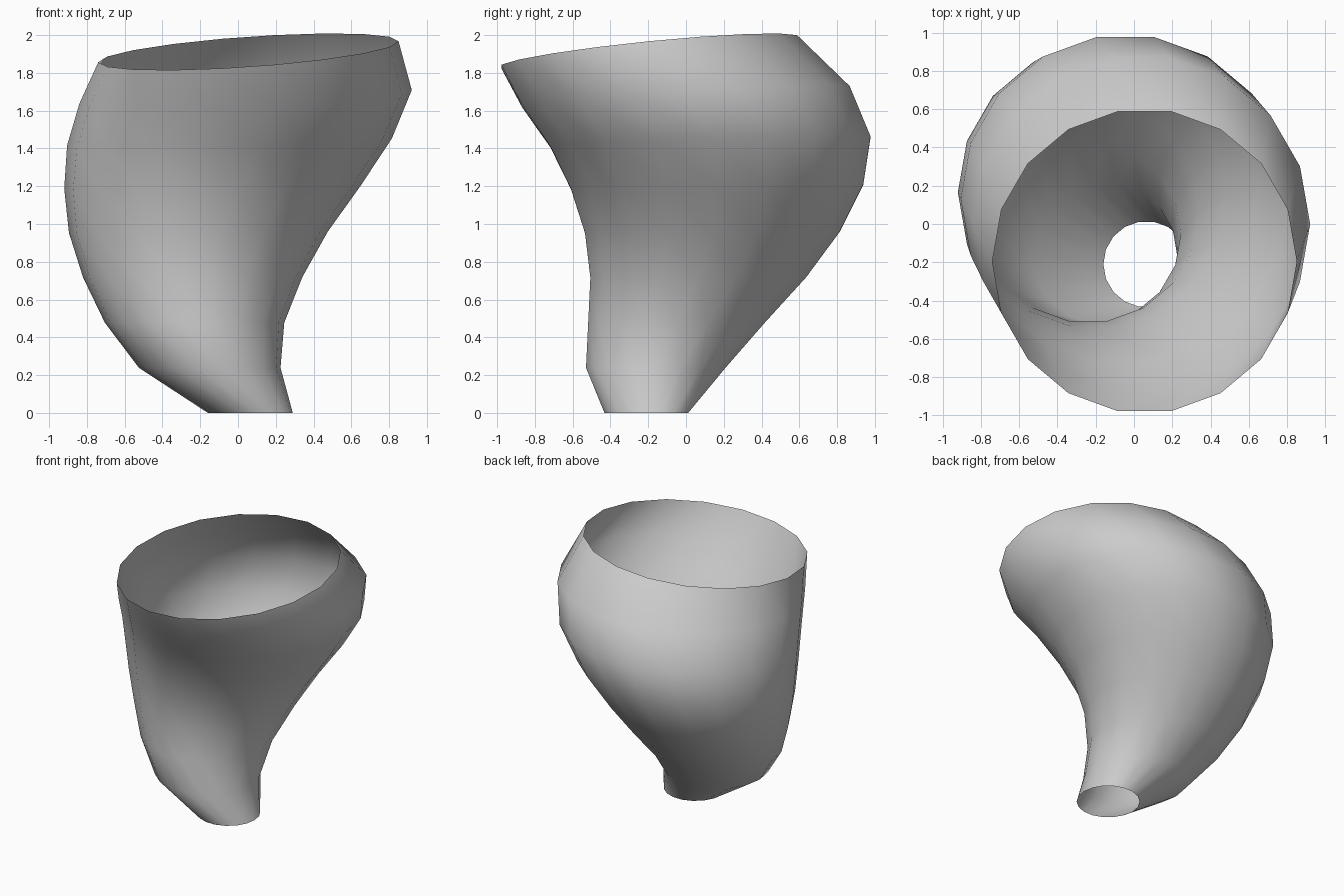
import bpy
import bmesh
import math

cube = bpy.data.objects.get("Cube")
if cube:
    bpy.data.objects.remove(cube, do_unlink=True)

SIDES = 18
STEP = 0.239                 # height between rings
TWIST = math.radians(-20)    # turn of each ring against the one below

# Ring centres and radii from the narrow foot to the wide mouth: x, y, radius
RINGS = [
    (0.065, -0.21, 0.225), (-0.15, -0.16, 0.375), (-0.23, -0.05, 0.475),
    (-0.24, 0.065, 0.58), (-0.21, 0.14, 0.685), (-0.135, 0.165, 0.785),
    (-0.045, 0.13, 0.86), (0.04, 0.0, 0.88), (0.055, -0.195, 0.795),
]

# Plain grey skin
grey = bpy.data.materials.new("light grey")
grey.use_nodes = True
colour = (0.6, 0.6, 0.6, 1)
grey.diffuse_color = colour
grey.node_tree.nodes["Principled BSDF"].inputs["Base Color"].default_value = colour


def make_ring(bm, index):
    """One ring of the tube, tilted more and more towards the mouth."""
    cx, cy, radius = RINGS[index]
    top = len(RINGS) - 1
    tilt = (index / top) ** 4
    verts = []
    for k in range(SIDES):
        angle = math.tau * k / SIDES + TWIST * (index - top)
        dx, dy = radius * math.cos(angle), radius * math.sin(angle)
        dz = tilt * (0.07 * dx + 0.1 * dy)
        verts.append(bm.verts.new((cx + dx, cy + dy, STEP * index + dz)))
    return verts


# Open spiral horn, bridged ring to ring
bm = bmesh.new()
rings = [make_ring(bm, i) for i in range(len(RINGS))]
for low, high in zip(rings, rings[1:]):
    for k in range(SIDES):
        n = (k + 1) % SIDES
        bm.faces.new((low[k], low[n], high[n], high[k]))

mesh = bpy.data.meshes.new("spiral_horn")
bm.to_mesh(mesh)
bm.free()
mesh.materials.append(grey)
mesh.shade_smooth()
horn = bpy.data.objects.new("spiral_horn", mesh)
bpy.context.collection.objects.link(horn)
